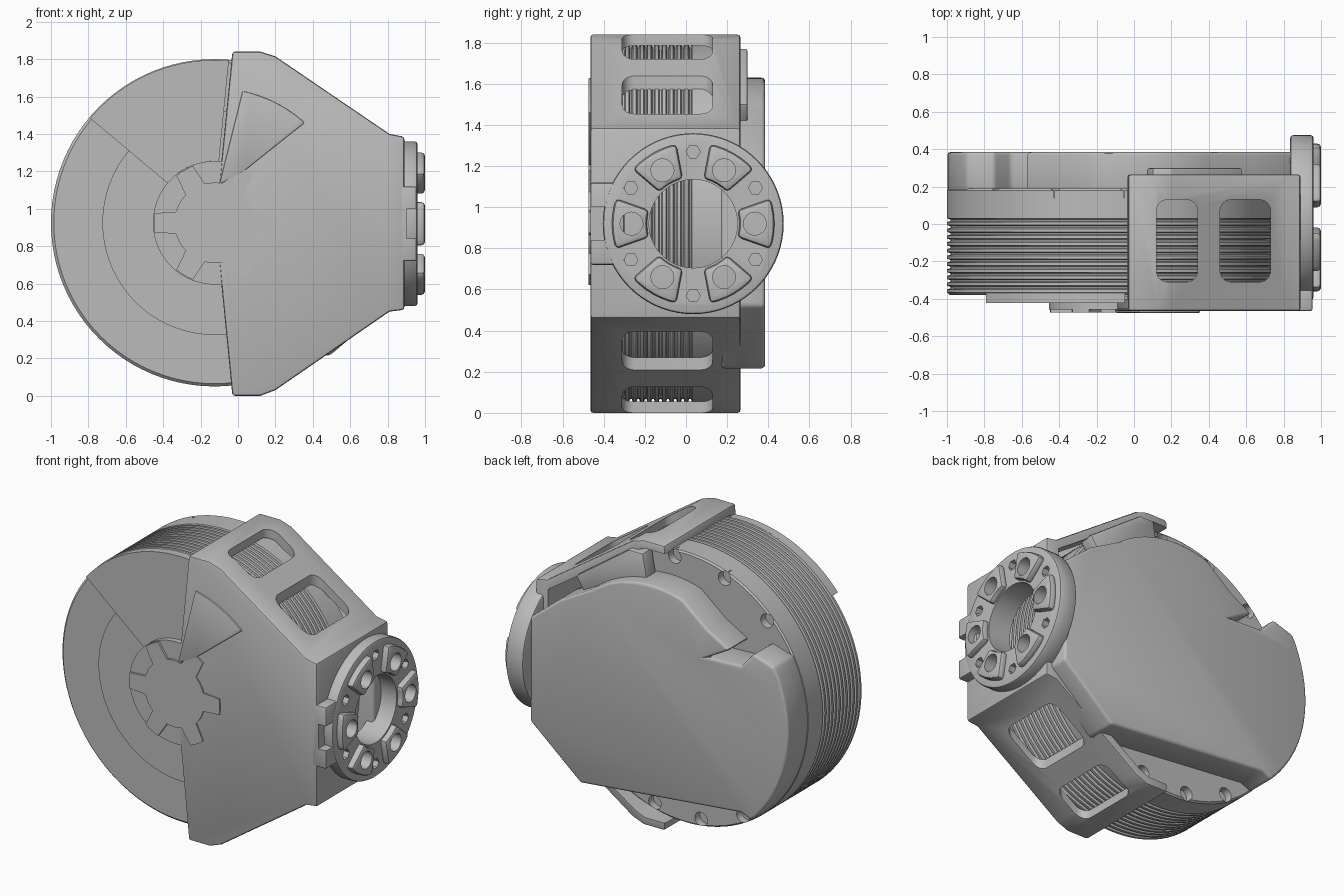
import bpy, bmesh
from math import sin, cos, pi, radians

if "Cube" in bpy.data.objects:
    bpy.data.objects.remove(bpy.data.objects["Cube"])

grey = bpy.data.materials.new("plain grey")
grey.use_nodes = True
GREY = (0.5, 0.5, 0.5, 1)
grey.diffuse_color = GREY
grey.node_tree.nodes["Principled BSDF"].inputs["Base Color"].default_value = GREY

CX, CZ, R = -0.125, 0.925, 0.875      # drum axis and radius
FY, FZ = 0.035, 0.92                  # flange axis


def finish(name, bm):
    bmesh.ops.recalc_face_normals(bm, faces=bm.faces)
    mesh = bpy.data.meshes.new(name)
    bm.to_mesh(mesh)
    bm.free()
    mesh.materials.append(grey)
    ob = bpy.data.objects.new(name, mesh)
    bpy.context.collection.objects.link(ob)
    return ob


def prism(name, pts, a, b, axis="y"):
    """Extrude a flat outline between a and b along an axis."""
    place = {"x": lambda p, t: (t, p[0], p[1]),
             "y": lambda p, t: (p[0], t, p[1]),
             "z": lambda p, t: (p[0], p[1], t)}[axis]
    bm = bmesh.new()
    lo = [bm.verts.new(place(p, a)) for p in pts]
    hi = [bm.verts.new(place(p, b)) for p in pts]
    bm.faces.new(lo)
    bm.faces.new(hi)
    n = len(pts)
    for i in range(n):
        j = (i + 1) % n
        bm.faces.new((lo[i], lo[j], hi[j], hi[i]))
    return finish(name, bm)


def arc(c, r, start, end, n=24):
    return [(c[0] + r * cos(radians(start + (end - start) * i / n)),
             c[1] + r * sin(radians(start + (end - start) * i / n))) for i in range(n + 1)]


def circle(c, r, n=48):
    return arc(c, r, 0, 360, n)[:-1]


def rounded(x0, x1, y0, y1, r):
    return (arc((x1 - r, y1 - r), r, 0, 90, 6) + arc((x0 + r, y1 - r), r, 90, 180, 6)
            + arc((x0 + r, y0 + r), r, 180, 270, 6) + arc((x1 - r, y0 + r), r, 270, 360, 6))


def apply(ob, mod):
    with bpy.context.temp_override(object=ob, active_object=ob, selected_objects=[ob]):
        bpy.ops.object.modifier_apply(modifier=mod.name)


def cut(ob, *cutters):
    for c in cutters:
        m = ob.modifiers.new("cut", "BOOLEAN")
        m.operation, m.solver, m.object = "DIFFERENCE", "EXACT", c
        apply(ob, m)
        bpy.data.objects.remove(c)


def bevel(ob, width, segments=2):
    m = ob.modifiers.new("bevel", "BEVEL")
    m.width, m.segments, m.limit_method = width, segments, "ANGLE"
    m.angle_limit = radians(35)
    apply(ob, m)


axis = (CX, CZ)

# Ribbed drum, turned about the y axis
profile = [(0, -0.38), (R - 0.015, -0.38), (R, -0.365)]
pitch = 0.036
for i in range(11):
    y = -0.35 + i * pitch
    profile += [(R, y), (R - 0.018, y + 0.006), (R - 0.018, y + 0.014), (R, y + 0.02)]
profile += [(R, 0.18), (R - 0.01, 0.19), (0, 0.19)]
bm = bmesh.new()
vs = [bm.verts.new((CX + r, y, CZ)) for r, y in profile]
es = [bm.edges.new(p) for p in zip(vs, vs[1:])]
bmesh.ops.spin(bm, geom=vs + es, cent=(CX, 0, CZ), axis=(0, 1, 0), angle=2 * pi, steps=96)
bmesh.ops.remove_doubles(bm, verts=bm.verts, dist=0.0005)
drum = finish("ribbed_drum", bm)

# Rim notches around the back of the drum
for a in (60, 85, 110, 135, 240, 262, 285, 310):
    c = arc(axis, 0.83, a, a, 1)[0]
    cut(drum, prism("notch", circle(c, 0.045, 16), 0.14, 0.3))

# Front of drum: inner disc step, raised wedge, hub and gear
prism("front_step", circle(axis, 0.6, 72), -0.39, -0.37)
wedge = arc(axis, 0.33, 86, 140) + arc(axis, R - 0.005, 140, 85)
prism("front_wedge", wedge, -0.422, -0.37)
prism("hub_disc", circle(axis, 0.33, 64), -0.458, -0.37)
gear = []
for k in range(6):
    t = k * 60
    gear += arc(axis, 0.325, t - 9, t + 9, 4) + arc(axis, 0.215, t + 16, t + 44, 5)
prism("hub_gear", gear, -0.473, -0.4)

# Bracket shell around the right half of the drum
outline = [(-0.1, 1.14), (-0.03, 1.84), (0.12, 1.84), (0.2, 1.815), (0.81, 1.4), (0.89, 1.385),
           (0.89, 0.46), (0.81, 0.45), (0.2, 0.03), (0.12, 0), (-0.03, 0), (-0.1, 0.71)]
cavity = [(-0.4, 1.79), (0.11, 1.79), (0.18, 1.76), (0.8, 1.34),
          (0.8, 0.5), (0.18, 0.08), (0.11, 0.05), (-0.4, 0.05)]
bracket = prism("bracket", outline, -0.465, 0.265)
bevel(bracket, 0.014)
cut(bracket, prism("cavity", cavity, -0.4, 0.6))
for x0, x1 in ((0.12, 0.34), (0.46, 0.73)):
    cut(bracket, prism("window", rounded(x0, x1, -0.31, 0.13, 0.06), -1, 3, "z"))
cut(bracket, prism("bore", circle((FY, FZ), 0.215), 0.7, 1.2, "x"))

# Fan-shaped plate on the bracket front
fan = [(-0.1, 1.13), (0.03, 1.2)] + arc(axis, 0.72, 48, 78, 12)
bevel(prism("fan_plate", fan, -0.475, -0.44), 0.006)

# Back cover with its flat lower edge and notched lobe
cover_line = arc(axis, R - 0.002, 152, 226, 30) + [
    (-0.66, 0.33), (0.49, 0.215), (0.85, 0.52), (0.85, 1.19), (0.64, 1.36),
    *arc((-0.02, 0.91), 0.72, 52, 108, 16),
    (-0.42, 1.45), (-0.58, 1.36), (-0.42, 1.27), (-0.66, 1.28), (-0.75, 1.38)]
cover = prism("back_cover", cover_line, 0.17, 0.385)
bevel(cover, 0.018, 3)

# Ribs bridging the cover and the bracket
lip = [(0.06, 1.55), (0.1, 1.77), (0.2, 1.77), (0.58, 1.5), (0.5, 1.38)]
bevel(prism("back_lip", lip, 0.2, 0.3), 0.012)

# Output flange facing +x
flange = prism("output_flange", circle((FY, FZ), 0.44, 72), 0.835, 0.96, "x")
bevel(flange, 0.015)
cut(flange, prism("bore", circle((FY, FZ), 0.215), 0.7, 1.2, "x"))
for k in range(6):
    t = k * 60
    c = arc((FY, FZ), 0.3, t, t, 1)[0]
    boss_line = arc((FY, FZ), 0.395, t - 18, t + 18, 6) + arc((FY, FZ), 0.225, t + 17, t - 17, 4)
    boss = prism("flange_boss_%d" % (k + 1), boss_line, 0.94, 1.0, "x")
    bevel(boss, 0.02)
    hole = circle(c, 0.056, 16)
    cut(boss, prism("hole", hole, 0.89, 1.2, "x"))
    cut(flange, prism("hole", hole, 0.89, 1.2, "x"))
    pin = arc((FY, FZ), 0.35, t + 30, t + 30, 1)[0]
    cut(flange, prism("pin_hole", circle(pin, 0.034, 6), 0.9, 1.2, "x"))

# Latch tab at the front edge of the flange
tab = prism("latch_tab", [(-0.465, 0.72), (-0.3, 0.72), (-0.3, 1.12), (-0.465, 1.12)], 0.85, 0.955, "x")
bevel(tab, 0.012)
cut(tab, prism("slot", rounded(-0.6, -0.37, 0.84, 1.0, 0.02), 0.9, 1.2, "x"))

# Smooth curved walls, crisp edges
bpy.ops.object.select_all(action="DESELECT")
for ob in bpy.context.collection.objects:
    if ob.type == "MESH":
        ob.select_set(True)
        bpy.context.view_layer.objects.active = ob
bpy.ops.object.shade_smooth_by_angle(angle=radians(30))
